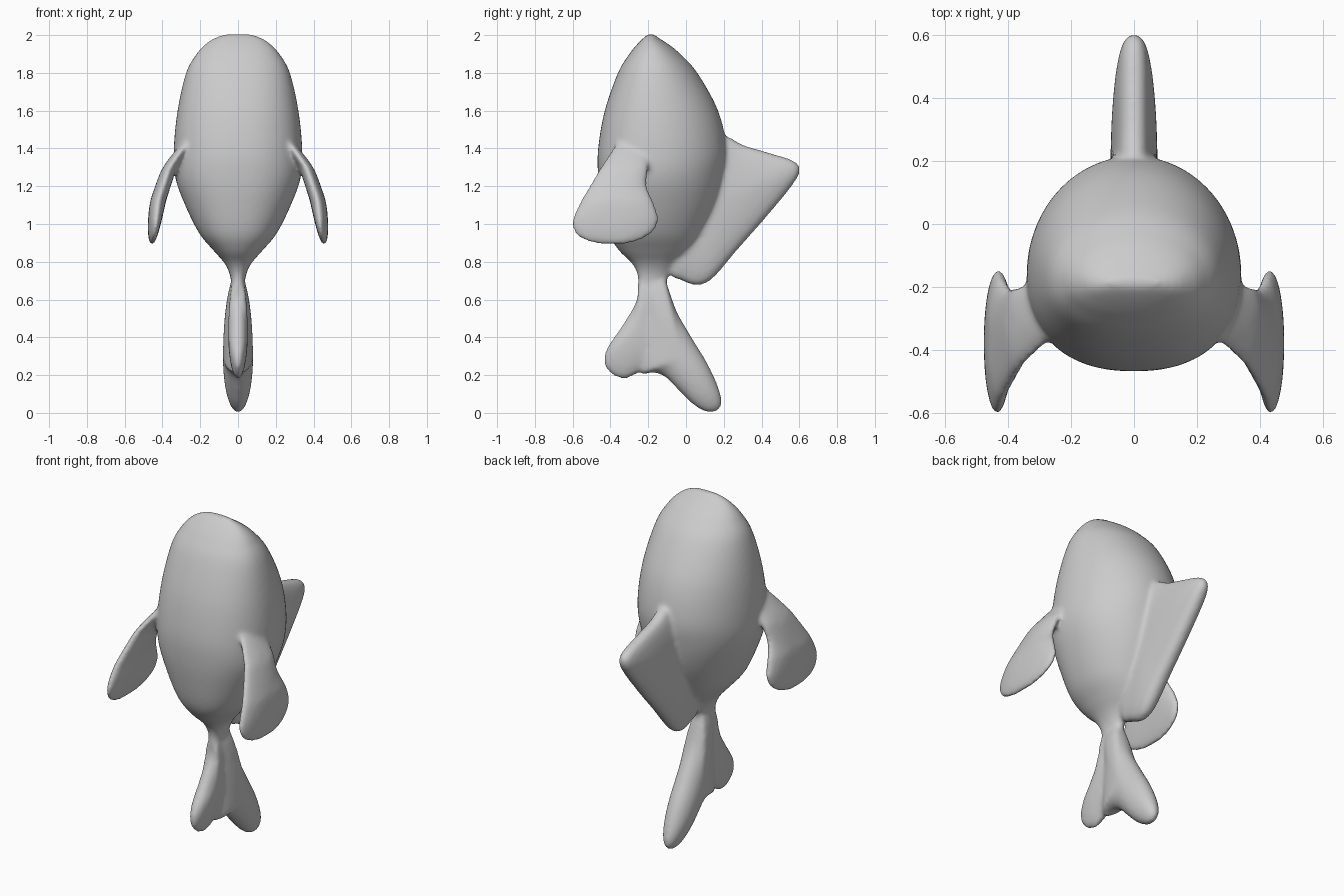
import bpy, bmesh, math
from mathutils import Vector

if "Cube" in bpy.data.objects:
    bpy.data.objects.remove(bpy.data.objects["Cube"])


def spline(rows, steps, closed=False):
    """Smooth curve through rows of numbers (Catmull-Rom)."""
    n, out = len(rows), []
    pick = (lambda i: rows[i % n]) if closed else (lambda i: rows[max(0, min(n - 1, i))])
    for i in range(n if closed else n - 1):
        p = [pick(i + k) for k in (-1, 0, 1, 2)]
        for s in range(steps):
            t = s / steps
            out.append([0.5 * (2 * b + (c - a) * t + (2 * a - 5 * b + 4 * c - d) * t * t
                               + (3 * b - a - 3 * c + d) * t ** 3) for a, b, c, d in zip(*p)])
    if not closed:
        out.append(list(rows[-1]))
    return out


def skin(bm, rings):
    """Closed skin over equally long rings of points."""
    vs = [[bm.verts.new(p) for p in r] for r in rings]
    n = len(vs[0])
    for a, b in zip(vs, vs[1:]):
        for i in range(n):
            bm.faces.new((a[i], a[(i + 1) % n], b[(i + 1) % n], b[i]))
    bm.faces.new(vs[0][::-1])
    bm.faces.new(vs[-1])


def body(bm, rows, n=64):
    """Horizontal sections: height, half width, front y, back y."""
    rings = []
    for z, w, yf, yb in spline(rows, 6):
        yc = yf + 0.45 * (yb - yf)
        ring = []
        for i in range(n):
            a = 2 * math.pi * i / n
            c, s = math.cos(a), math.sin(a)
            e = 2 / 2.3 if s < 0 else 1.0
            x = w * math.copysign(abs(c) ** e, c)
            y = yc + (yb - yc if s > 0 else yc - yf) * math.copysign(abs(s) ** e, s)
            ring.append((x, y, z))
        rings.append(ring)
    skin(bm, rings)


def fin(bm, outline, centre, thick, place=lambda x, y, z: (x, y, z), power=0.5):
    """Cushion-shaped fin from a y-z outline, thickest at its centre."""
    pts = spline(outline, 5, True)
    m = 9
    rings = []
    for k in range(-m, m + 1):
        a = k / m * math.pi / 2 * 0.97
        s, h = math.cos(a), math.sin(a)
        x = thick * math.copysign(abs(h) ** (2 * power), h)
        rings.append([place(x, centre[0] + (y - centre[0]) * s, centre[1] + (z - centre[1]) * s)
                      for y, z in pts])
    skin(bm, rings)


bm = bmesh.new()

# Body with a blunt ridge at the nose and a narrow tail stem
body(bm, [(2.005, .07, -.20, -.17), (1.985, .125, -.225, -.145), (1.95, .175, -.26, -.09),
          (1.9, .22, -.30, -.03), (1.8, .275, -.36, .06), (1.6, .32, -.43, .17),
          (1.4, .34, -.465, .215), (1.25, .333, -.465, .2), (1.1, .28, -.445, .16),
          (.95, .205, -.41, .09), (.86, .13, -.355, .03), (.79, .07, -.285, -.05),
          (.72, .04, -.255, -.095), (.63, .034, -.255, -.10), (.52, .03, -.23, -.09)])

# Back fin
fin(bm, [(.05, 1.45), (.21, 1.465), (.30, 1.42), (.45, 1.375), (.57, 1.335), (.605, 1.285),
         (.56, 1.2), (.42, 1.03), (.27, .86), (.14, .71), (.06, .675), (-.02, .70),
         (-.09, .76), (-.1, 1.1)], (.17, 1.12), .075, power=.36)

# Tail lobes
fin(bm, [(-.24, .74), (-.26, .6), (-.34, .46), (-.42, .34), (-.435, .26), (-.39, .2),
         (-.32, .18), (-.25, .21), (-.16, .24), (-.1, .4), (-.12, .62), (-.15, .74)],
    (-.27, .42), .052)
fin(bm, [(-.22, .72), (-.23, .55), (-.24, .4), (-.24, .215), (-.18, .215), (-.11, .19),
         (-.03, .11), (.05, .035), (.13, 0), (.185, .03), (.18, .11), (.12, .25),
         (.03, .4), (-.05, .54), (-.1, .68), (-.13, .74)], (-.03, .29), .08)


# Side fins, swept outwards and down
def side(sign):
    def place(x, y, z):
        mid = .455 - .19 * max(0, z - .9) ** 1.2 - .16 * max(0, z - 1.12)
        mid -= .35 * max(0, z - 1.3) + .45 * (y + .38) ** 2 * max(0, 1.2 - z) * 2
        return (sign * (mid + x), y, z)
    return place


for sign in (-1, 1):
    fin(bm, [(-.31, 1.5), (-.39, 1.4), (-.49, 1.24), (-.575, 1.09), (-.605, 1.0), (-.575, .935),
             (-.5, .9), (-.39, .89), (-.28, .9), (-.18, .95), (-.145, 1.02), (-.165, 1.1),
             (-.205, 1.2), (-.2, 1.3), (-.2, 1.4), (-.24, 1.49)],
        (-.35, 1.15), .042, side(sign))

bmesh.ops.recalc_face_normals(bm, faces=bm.faces)
mesh = bpy.data.meshes.new("fish")
bm.to_mesh(mesh)
bm.free()
fish = bpy.data.objects.new("fish", mesh)
bpy.context.collection.objects.link(fish)

grey = bpy.data.materials.new("plain grey")
grey.diffuse_color = (.6, .6, .6, 1)
grey.use_nodes = True
grey.node_tree.nodes["Principled BSDF"].inputs["Base Color"].default_value = grey.diffuse_color
mesh.materials.append(grey)

# Fuse the parts into one skin with soft joints
remesh = fish.modifiers.new("fuse", 'REMESH')
remesh.mode = 'VOXEL'
remesh.voxel_size = .0115
remesh.use_smooth_shade = True
soften = fish.modifiers.new("soften", 'SMOOTH')
soften.factor = .5
soften.iterations = 12
